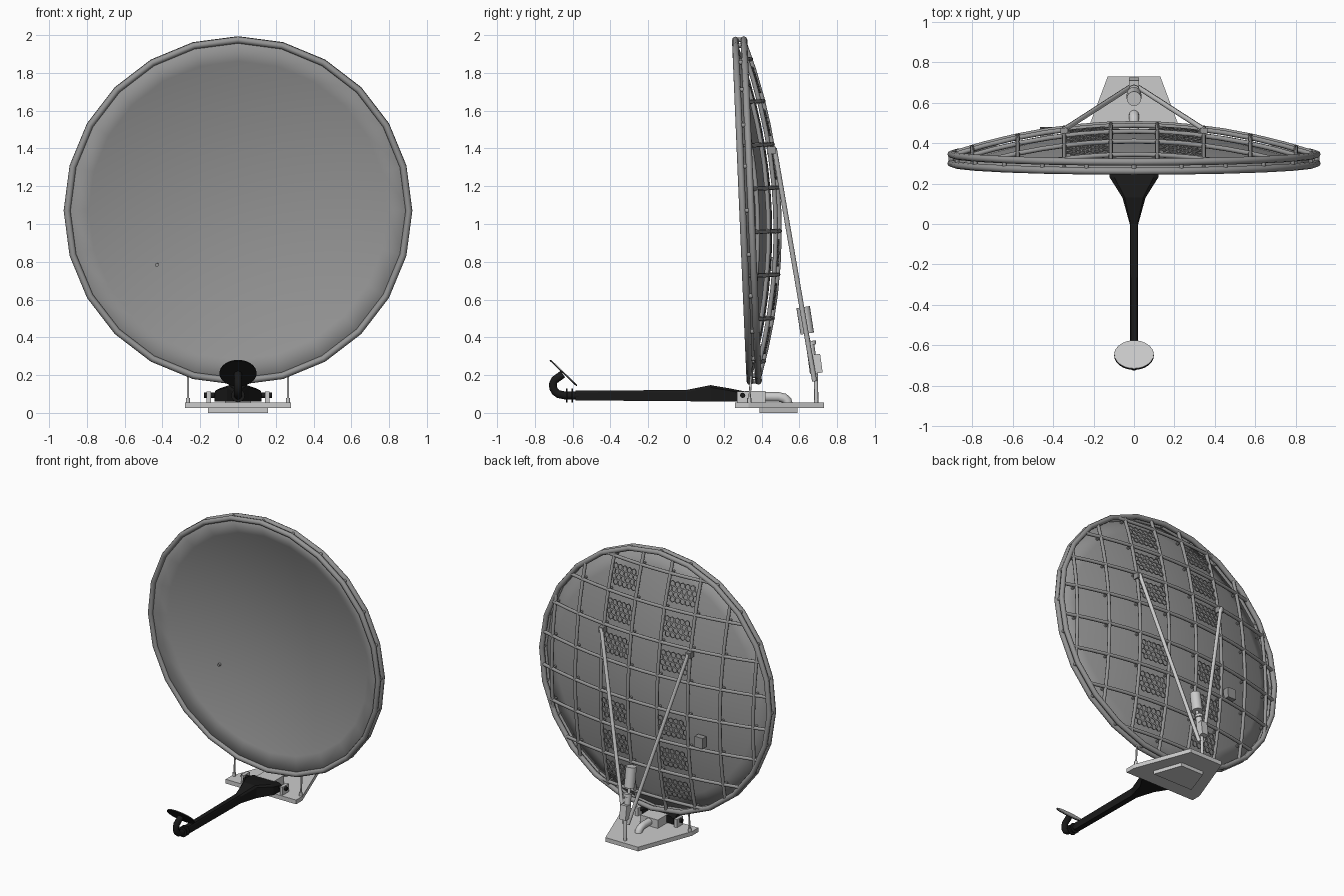
import bpy, bmesh, math
from mathutils import Vector, Matrix

if "Cube" in bpy.data.objects:
    bpy.data.objects.remove(bpy.data.objects["Cube"])


def material(name, c):
    m = bpy.data.materials.new(name)
    m.diffuse_color = (c, c, c, 1)
    m.use_nodes = True
    m.node_tree.nodes["Principled BSDF"].inputs["Base Color"].default_value = m.diffuse_color
    return m


BLACK = material("black", 0.01)
GREY = material("dish_grey", 0.3)
DISH = Matrix.Translation((0, 0.30, 1.07)) @ Matrix.Rotation(math.radians(2.44), 4, 'X')
R, DEPTH, GAP = 0.905, 0.15, 0.045    # ring radius, bowl depth, bowl-to-grid gap


def finish(name, bm, mat=None, matrix=None, smooth=True):
    bmesh.ops.recalc_face_normals(bm, faces=bm.faces)
    me = bpy.data.meshes.new(name)
    bm.to_mesh(me)
    bm.free()
    ob = bpy.data.objects.new(name, me)
    bpy.context.collection.objects.link(ob)
    if mat:
        me.materials.append(mat)
    if matrix:
        ob.matrix_world = matrix
    if smooth:
        bpy.ops.object.select_all(action='DESELECT')
        ob.select_set(True)
        bpy.context.view_layer.objects.active = ob
        bpy.ops.object.shade_smooth_by_angle(angle=math.radians(50))
    return ob


def tubes(name, paths, r, sides=8, closed=False, **kw):
    """Sweep a round section along each path."""
    bm = bmesh.new()
    for path in paths:
        pts = [Vector(p) for p in path]
        n = len(pts)
        rings = []
        for i, p in enumerate(pts):
            a = pts[i - 1] if closed or i else p
            b = pts[(i + 1) % n] if closed or i < n - 1 else p
            t = (b - a).normalized()
            ref = Vector((0, 1, 0)) if abs(t.x) > 0.9 or closed else Vector((1, 0, 0))
            u = t.cross(ref).normalized()
            v = t.cross(u)
            rings.append([bm.verts.new(p + r * (u * math.cos(k * math.tau / sides) + v * math.sin(k * math.tau / sides)))
                          for k in range(sides)])
        for i in range(n if closed else n - 1):
            A, B = rings[i], rings[(i + 1) % n]
            for k in range(sides):
                bm.faces.new((A[k], A[k - 1], B[k - 1], B[k]))
        if not closed:
            bm.faces.new(rings[0])
            bm.faces.new(rings[-1])
    return finish(name, bm, **kw)


def box(name, lo, hi, **kw):
    bm = bmesh.new()
    lo, hi = Vector(lo), Vector(hi)
    bmesh.ops.create_cube(bm, size=1, matrix=Matrix.Translation((lo + hi) / 2) @ Matrix.Diagonal((*(hi - lo), 1)))
    return finish(name, bm, smooth=False, **kw)


def plate(name, outline, z0, z1):
    bm = bmesh.new()
    f = bm.faces.new([bm.verts.new((x, y, z0)) for x, y in outline])
    top = bmesh.ops.extrude_face_region(bm, geom=[f])['geom']
    bmesh.ops.translate(bm, vec=(0, 0, z1 - z0), verts=[g for g in top if isinstance(g, bmesh.types.BMVert)])
    return finish(name, bm, smooth=False)


def bowl(x, v):
    return DEPTH * (1 - (x * x + v * v) / R ** 2)


def circle(r, y, n=24):
    return [(r * math.sin(k * math.tau / n), y, r * math.cos(k * math.tau / n)) for k in range(n)]


# Reflector bowl
bm = bmesh.new()
prev, centre = None, bm.verts.new((0, DEPTH, 0))
for j in range(1, 9):
    r = R * j / 8
    ring = [bm.verts.new(p) for p in circle(r, bowl(r, 0))]
    for k in range(24):
        bm.faces.new((prev[k - 1], prev[k], ring[k], ring[k - 1]) if prev else (centre, ring[k], ring[k - 1]))
    prev = ring
dish = finish("reflector", bm, GREY, DISH)
sol = dish.modifiers.new("thickness", 'SOLIDIFY')
sol.thickness, sol.offset = 0.008, 0

# Two rim rings with short spacers
tubes("rim_rings", [circle(R, 0), circle(R, GAP)], 0.018, closed=True, mat=GREY, matrix=DISH)
tubes("rim_spacers", [(a, b) for a, b in zip(circle(R, 0), circle(R, GAP))], 0.012, mat=GREY, matrix=DISH)

# Curved back grid and stand-offs
lines = [s * v for v in (0.115, 0.345, 0.575, 0.80) for s in (-1, 1)]
ribs, standoffs = [], []
for c in lines:
    h = math.sqrt((R - 0.01) ** 2 - c * c)
    ts = [h * (i / 6 - 1) for i in range(13)]
    ribs.append([(c, bowl(c, t) + GAP, t) for t in ts])
    ribs.append([(t, bowl(c, t) + GAP, c) for t in ts])
    standoffs += [((c, bowl(c, d), d), (c, bowl(c, d) + GAP, d)) for d in lines if c * c + d * d < 0.78]
tubes("back_ribs", ribs, 0.012, mat=GREY, matrix=DISH)
tubes("rib_standoffs", standoffs, 0.009, 6, mat=GREY, matrix=DISH)

# Honeycomb panels in the two inner columns
bm = bmesh.new()
hr, pitch = 0.022, 0.022 * math.sqrt(3)
for side in (-1, 1):
    for vc in (-0.69, -0.46, -0.23, 0.23, 0.46, 0.69):
        for row in range(4):
            for col in range(5):
                cx = side * 0.23 + (col - 2 + (row % 2) * 0.5 - 0.25) * pitch
                cz = vc + (row - 1.5) * hr * 1.5
                loops = []
                for rad in (hr, hr * 0.74):
                    loop = []
                    for k in range(6):
                        a = math.radians(30 + 60 * k)
                        x, z = cx + rad * math.cos(a), cz + rad * math.sin(a)
                        loop.append(bm.verts.new((x, bowl(x, z) + GAP, z)))
                    loops.append(loop)
                o, i = loops
                for k in range(6):
                    bm.faces.new((o[k - 1], o[k], i[k], i[k - 1]))
bmesh.ops.remove_doubles(bm, verts=bm.verts, dist=0.0005)
comb = finish("honeycomb_panels", bm, GREY, DISH, smooth=False)
sol = comb.modifiers.new("thickness", 'SOLIDIFY')
sol.thickness, sol.offset = 0.006, 0

# Small sensor through the reflector, with its box behind
tubes("sensor_stud", [((-0.43, 0.08, -0.29), (-0.43, 0.13, -0.29))], 0.01, mat=GREY, matrix=DISH)
box("sensor_box", (-0.465, 0.12, -0.325), (-0.40, 0.165, -0.25), mat=GREY, matrix=DISH)

# Base plate and lower pad
plate("base_plate", [(-0.28, 0.26), (0.28, 0.26), (0.28, 0.33), (0.13, 0.73), (-0.13, 0.73), (-0.28, 0.33)], 0.025, 0.055)
plate("base_pad", [(-0.16, 0.39), (0.16, 0.39), (0.09, 0.59), (-0.09, 0.59)], 0, 0.026)

# Front posts, feet and hinge lugs
for s, n in ((-1, "left"), (1, "right")):
    tubes(n + "_front_post", [((s * 0.265, 0.335, 0.055), (s * 0.265, 0.345, 0.20))], 0.006)
    tubes(n + "_post_foot", [((s * 0.265, 0.335, 0.05), (s * 0.265, 0.335, 0.08))], 0.011)
    box(n + "_hinge_lug", (s * 0.155 - 0.011, 0.27, 0.05), (s * 0.155 + 0.011, 0.34, 0.113))
    # Rear support strut and its clamp
    tubes(n + "_rear_strut", [((s * 0.015, 0.68, 0.17), (s * 0.345, 0.468, 1.40))], 0.013)
    box(n + "_strut_clamp", (s * 0.345 - 0.018, 0.43, 1.37), (s * 0.345 + 0.018, 0.475, 1.41), mat=GREY)
tubes("hinge_pin", [((-0.18, 0.30, 0.093), (0.18, 0.30, 0.093))], 0.014, 12, mat=BLACK)

# Swivel block and bent cable pipe
box("swivel_block", (-0.07, 0.31, 0.05), (0.07, 0.42, 0.115))
tubes("cable_pipe", [[(0, 0.41, 0.085), (0, 0.49, 0.085), (0, 0.52, 0.078), (0, 0.535, 0.065), (0, 0.54, 0.045)]], 0.025, 12)

# Elevation jack
tubes("jack_rod", [((0, 0.69, 0.05), (0, 0.688, 0.2), (0, 0.63, 0.46))], 0.011)
tubes("jack_body", [((0, 0.678, 0.21), (0, 0.655, 0.38))], 0.022, 12)
tubes("jack_motor", [((0, 0.642, 0.42), (0, 0.62, 0.56))], 0.036, 16)
tubes("jack_collar", [((0, 0.662, 0.36), (0, 0.659, 0.38))], 0.028, 12)
jx = Matrix.Translation((0, 0.692, 0.26)) @ Matrix.Rotation(math.radians(8), 4, 'X')
box("jack_gearbox", (-0.025, -0.025, -0.05), (0.025, 0.025, 0.05), matrix=jx)

# Feed arm: lofted from the wide hinge end to the slim tip
bm = bmesh.new()
last = None
for y, w, z0, z1 in ((0.32, 0.125, 0.06, 0.112), (0.23, 0.12, 0.06, 0.13), (0.13, 0.057, 0.06, 0.147),
                     (0, 0.021, 0.062, 0.121), (-0.585, 0.019, 0.066, 0.118)):
    sec = [bm.verts.new(p) for p in ((-w, y, z0), (w, y, z0), (w, y, z1 - 0.012), (w * 0.8, y, z1),
                                     (-w * 0.8, y, z1), (-w, y, z1 - 0.012))]
    if last:
        for k in range(6):
            bm.faces.new((last[k - 1], last[k], sec[k], sec[k - 1]))
    else:
        bm.faces.new(sec)
    last = sec
bm.faces.new(last)
finish("feed_arm", bm, BLACK, smooth=False)

# Hooked feed horn, flanges and slanted disc
hook = [(0, -0.57, 0.092), (0, -0.64, 0.092)]
hook += [(0, -0.655 - 0.05 * math.sin(a), 0.145 - 0.05 * math.cos(a)) for a in (math.radians(25 * i) for i in range(1, 6))]
hook.append((0, -0.652, 0.205))
tubes("feed_hook", [hook], 0.021, 12, mat=BLACK)
tubes("feed_flanges", [((0, y, 0.092), (0, y + 0.008, 0.092)) for y in (-0.635, -0.605)], 0.036, 16, mat=BLACK)
c, nrm = Vector((0, -0.648, 0.211)), Vector((0, 0.69, 0.72))
tubes("feed_disc_back", [(c - nrm * 0.004, c + nrm * 0.002)], 0.098, 32, mat=BLACK)
tubes("feed_disc_face", [(c + nrm * 0.002, c + nrm * 0.005)], 0.096, 32)
